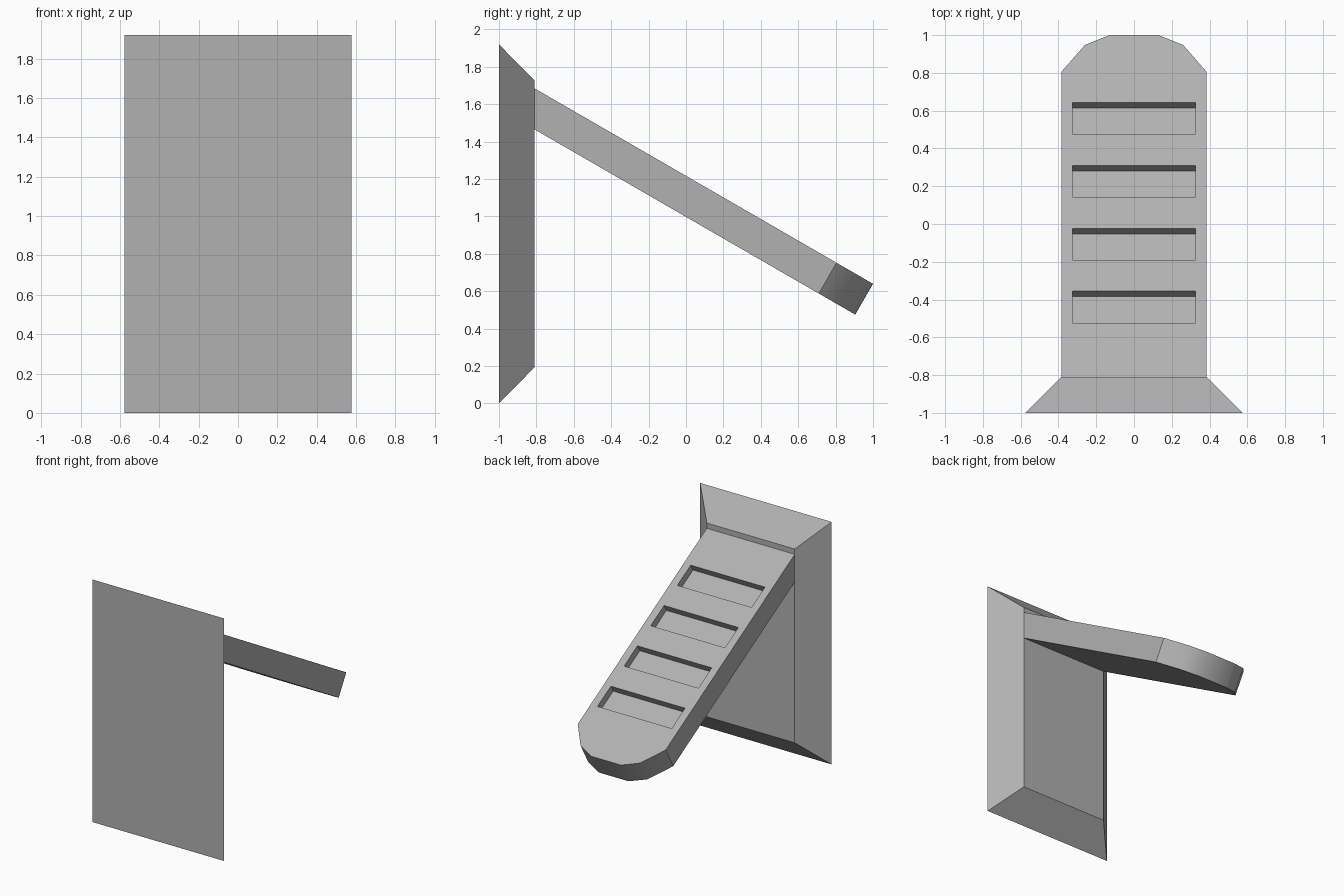
import bpy, bmesh, math

if "Cube" in bpy.data.objects:
    bpy.data.objects.remove(bpy.data.objects["Cube"])

SLOPE = math.radians(30)
TOP_Z = 1.217      # height of the arm's top surface at y = 0
THICK = 0.19
PLATE_Y = -0.81

# Darker grey for all parts
grey = bpy.data.materials.new("dark_grey")
grey.diffuse_color = (0.44, 0.44, 0.44, 1)
grey.use_nodes = True
grey.node_tree.nodes["Principled BSDF"].inputs["Base Color"].default_value = grey.diffuse_color


def on_arm(x, y, depth=0.0):
    """Point under plan position (x, y) of the arm top, sunk square to the slope."""
    return (x, y - depth * math.sin(SLOPE),
            TOP_Z - y * math.tan(SLOPE) - depth * math.cos(SLOPE))


def loft(bm, a, b):
    """Closed solid between two matching outlines."""
    va = [bm.verts.new(p) for p in a]
    vb = [bm.verts.new(p) for p in b]
    bm.faces.new(va)
    bm.faces.new(vb[::-1])
    n = len(va)
    for i in range(n):
        j = (i + 1) % n
        bm.faces.new((va[j], va[i], vb[i], vb[j]))


def finish(bm, name):
    bmesh.ops.recalc_face_normals(bm, faces=bm.faces)
    mesh = bpy.data.meshes.new(name)
    bm.to_mesh(mesh)
    bm.free()
    mesh.materials.append(grey)
    obj = bpy.data.objects.new(name, mesh)
    bpy.context.collection.objects.link(obj)
    return obj


def rect(w, z0, z1, y):
    return [(-w, y, z0), (w, y, z0), (w, y, z1), (-w, y, z1)]


# Wall plate with bevelled sides
bm = bmesh.new()
loft(bm, rect(0.576, 0, 1.92, -1), rect(0.385, 0.193, 1.727, PLATE_Y))
finish(bm, "wall_plate")

# Sloping arm with a rounded tip, cut upright where it meets the plate
half = [(0.385, PLATE_Y), (0.385, 0.805), (0.26, 0.948), (0.13, 1.0)]
plan = half + [(-x, y) for x, y in reversed(half)]
top = [on_arm(x, y) for x, y in plan]
bottom = [on_arm(x, y, THICK) if y > PLATE_Y
          else on_arm(x, y + THICK * math.sin(SLOPE), THICK) for x, y in plan]
bm = bmesh.new()
loft(bm, top, bottom)
arm = finish(bm, "sloping_arm")

# Four shallow slots cut square into the arm
bm = bmesh.new()
for i in range(4):
    y1 = 0.643 - i * 0.333
    y0 = y1 - 0.167
    outline = [(-0.325, y0), (0.325, y0), (0.325, y1), (-0.325, y1)]
    loft(bm, [on_arm(x, y, -0.05) for x, y in outline],
         [on_arm(x, y, 0.058) for x, y in outline])
cutter = finish(bm, "slot_cutter")
cutter.hide_render = True

mod = arm.modifiers.new("slots", 'BOOLEAN')
mod.operation = 'DIFFERENCE'
mod.solver = 'EXACT'
mod.object = cutter
bpy.context.view_layer.objects.active = arm
arm.select_set(True)
bpy.ops.object.modifier_apply(modifier=mod.name)
bpy.data.objects.remove(cutter)

# Smooth only the rounded tip
bpy.ops.object.shade_smooth_by_angle(angle=math.radians(32))
